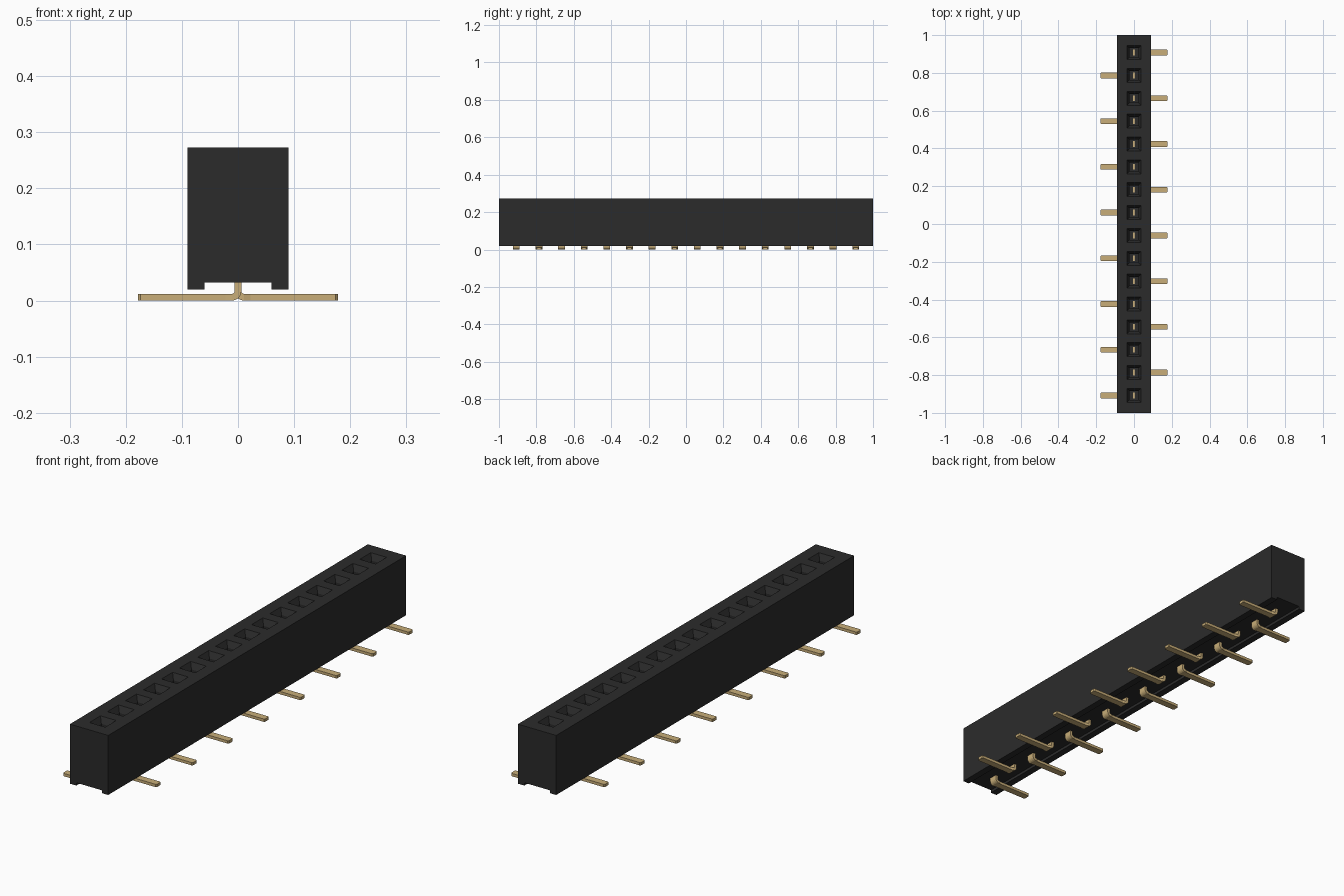
import bpy, bmesh, math

cube = bpy.data.objects.get("Cube")
if cube:
    bpy.data.objects.remove(cube, do_unlink=True)

PINS, PITCH = 16, 0.121
TOP, FLOOR = 0.273, 0.12
CENTRES = [(i - (PINS - 1) / 2) * PITCH for i in range(PINS)]


def material(name, colour, rough):
    m = bpy.data.materials.new(name)
    m.use_nodes = True
    m.diffuse_color = (*colour, 1)
    bsdf = m.node_tree.nodes["Principled BSDF"]
    bsdf.inputs["Base Color"].default_value = (*colour, 1)
    bsdf.inputs["Roughness"].default_value = rough
    return m


def finish(bm, name, mat):
    bmesh.ops.recalc_face_normals(bm, faces=bm.faces)
    mesh = bpy.data.meshes.new(name)
    bm.to_mesh(mesh)
    bm.free()
    mesh.materials.append(mat)
    obj = bpy.data.objects.new(name, mesh)
    bpy.context.collection.objects.link(obj)
    return obj


def loft(bm, rings):
    """Skin a list of equal rings of points and cap both ends.
    Returns the side faces as [station][edge]."""
    vs = [[bm.verts.new(p) for p in ring] for ring in rings]
    n = len(vs[0])
    sides = [[bm.faces.new((a[k], a[(k + 1) % n], b[(k + 1) % n], b[k]))
              for k in range(n)] for a, b in zip(vs, vs[1:])]
    bm.faces.new(vs[0])
    bm.faces.new(vs[-1][::-1])
    return sides


def sink(bm, face, cy, half, z):
    """Inset a face and move the inner face to a centred square at height z."""
    bmesh.ops.inset_individual(bm, faces=[face], thickness=0.001)
    mid = face.calc_center_median()
    for v in face.verts:
        sx = math.copysign(half, v.co.x - mid.x)
        sy = math.copysign(half, v.co.y - mid.y)
        v.co = (sx, cy + sy, z)


black = material("black plastic", (0.024, 0.024, 0.024), 0.6)
gold = material("gold contact", (0.58, 0.42, 0.19), 0.4)

# Housing: grooved profile along y, with one funnel-mouthed socket per cell
profile = [(-0.09, TOP), (0.09, TOP), (0.09, 0.02), (0.06, 0.02),
           (0.06, 0.032), (-0.06, 0.032), (-0.06, 0.02), (-0.09, 0.02)]
stations = [-1] + [c + PITCH / 2 for c in CENTRES[:-1]] + [1]
bm = bmesh.new()
cells = loft(bm, [[(x, y, z) for x, z in profile] for y in stations])
bmesh.ops.recalc_face_normals(bm, faces=bm.faces)
for cy, cell in zip(CENTRES, cells):
    for half, z in ((0.037, TOP), (0.023, TOP - 0.025), (0.023, FLOOR)):
        sink(bm, cell[0], cy, half, z)
finish(bm, "housing", black)


# Contacts: flat blade, rounded bend, foot with a chamfered tip
def contact_sections():
    t, r = 0.006, 0.005                      # half thickness, inner bend radius
    R = r + 2 * t
    cx, cz = t + r, R
    sections = [((-t, FLOOR + 0.003), (t, FLOOR + 0.003), 0.015),
                ((-t, 0.05), (t, 0.05), 0.015),
                ((-t, 0.04), (t, 0.04), 0.018)]
    for i in range(6):
        a = math.pi + i * math.pi / 10
        c, s = math.cos(a), math.sin(a)
        sections.append(((cx + R * c, cz + R * s), (cx + r * c, cz + r * s), 0.018))
    for x, half in ((0.022, 0.015), (0.174, 0.015), (0.178, 0.011)):
        sections.append(((x, 0), (x, 2 * t), half))
    return sections


for i, cy in enumerate(CENTRES):
    side = 1 if i % 2 else -1
    bm = bmesh.new()
    loft(bm, [[(side * o[0], cy - h, o[1]), (side * o[0], cy + h, o[1]),
               (side * n[0], cy + h, n[1]), (side * n[0], cy - h, n[1])]
              for o, n, h in contact_sections()])
    finish(bm, f"contact_pin_{i + 1:02d}", gold)
